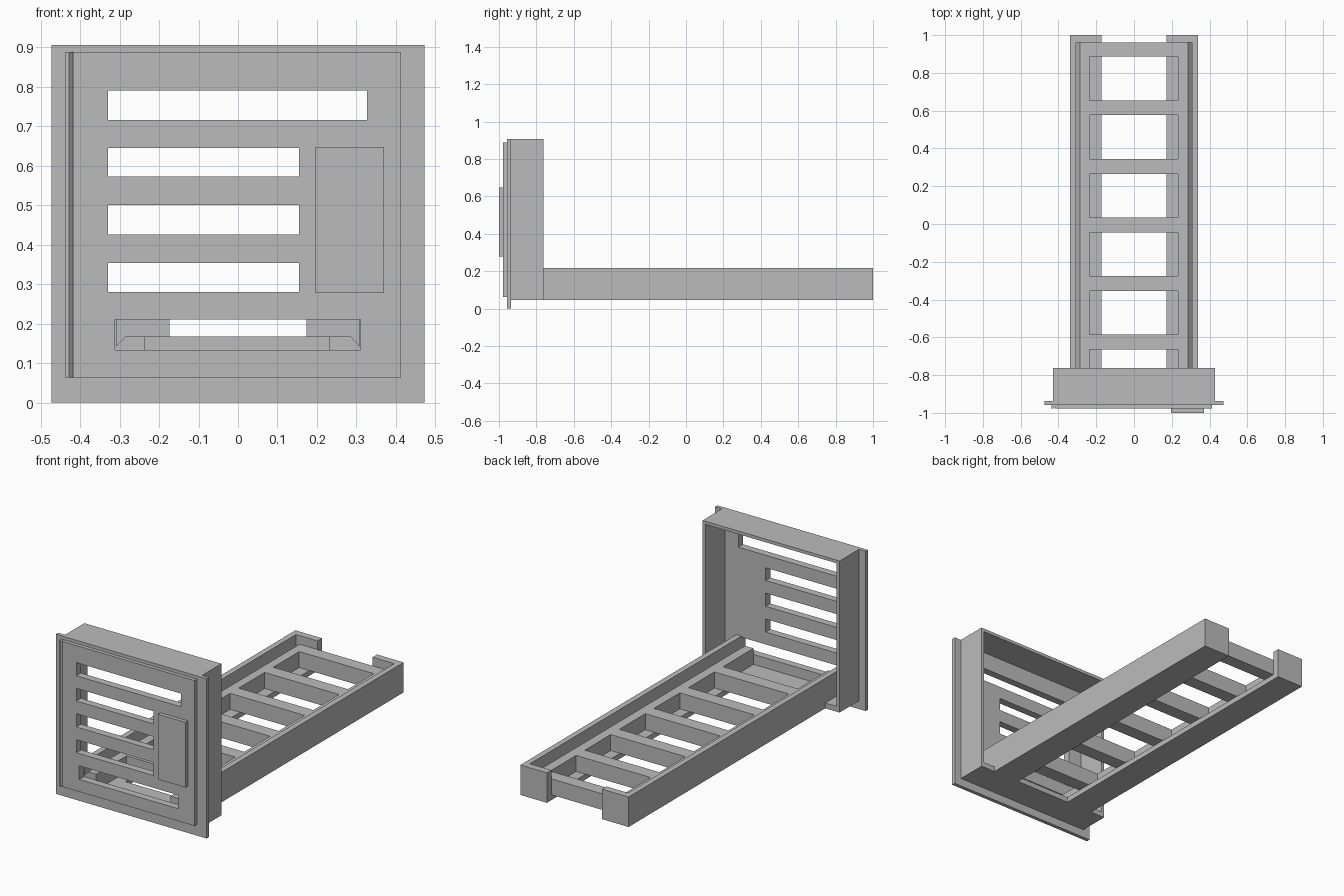
import bpy, bmesh

if "Cube" in bpy.data.objects:
    bpy.data.objects.remove(bpy.data.objects["Cube"])

grey = bpy.data.materials.new("plain_grey")
grey.diffuse_color = (0.5, 0.5, 0.5, 1)
grey.use_nodes = True
grey.node_tree.nodes["Principled BSDF"].inputs["Base Color"].default_value = grey.diffuse_color


def make(name, bm):
    bmesh.ops.recalc_face_normals(bm, faces=bm.faces)
    me = bpy.data.meshes.new(name)
    bm.to_mesh(me)
    bm.free()
    me.materials.append(grey)
    ob = bpy.data.objects.new(name, me)
    bpy.context.collection.objects.link(ob)
    return ob


def add_box(bm, x, y, z):
    vs = bmesh.ops.create_cube(bm, size=1)["verts"]
    for v in vs:
        for i, (a, b) in enumerate((x, y, z)):
            v.co[i] = a if v.co[i] < 0 else b


def boxes(name, *specs):
    bm = bmesh.new()
    for s in specs:
        add_box(bm, *s)
    return make(name, bm)


def prism(name, points, to3d, direction):
    bm = bmesh.new()
    f = bm.faces.new([bm.verts.new(to3d(*p)) for p in points])
    r = bmesh.ops.extrude_face_region(bm, geom=[f])
    moved = [v for v in r["geom"] if isinstance(v, bmesh.types.BMVert)]
    bmesh.ops.translate(bm, verts=moved, vec=direction)
    return make(name, bm)


def cut(ob, cutter):
    cutter.hide_render = True
    cutter.hide_viewport = True
    m = ob.modifiers.new("cut", "BOOLEAN")
    m.operation = "DIFFERENCE"
    m.solver = "EXACT"
    m.object = cutter


PLATE, PANEL, BACK = -0.957, -0.978, -0.936   # front-to-back layers
OPEN = -0.763                                 # open rear of the housing

# Slots through the flange plate and the raised panel
thru = (-1.1, -0.9)
slots = boxes("slot_cutter",
              ((-0.33, 0.327), thru, (0.716, 0.791)),
              ((-0.33, 0.155), thru, (0.573, 0.645)),
              ((-0.33, 0.155), thru, (0.426, 0.501)),
              ((-0.33, 0.155), thru, (0.280, 0.354)),
              ((-0.312, 0.31), thru, (0.133, 0.21)))

flange = boxes("flange_plate", ((-0.473, 0.473), (PLATE, BACK), (0, 0.906)))
cut(flange, slots)

# Raised panel with a slanted groove along its left edge
panel = prism("raised_panel",
              [(-0.438, PLATE), (-0.438, PANEL), (-0.428, PANEL), (-0.418, -0.968),
               (-0.418, PANEL), (0.413, PANEL), (0.413, PLATE)],
              lambda x, y: (x, y, 0.063), (0, 0, 0.825))
cut(panel, slots)

boxes("cover_block", ((0.197, 0.37), (-1, PANEL), (0.278, 0.648)))

# Shallow housing behind the flange, open at the rear
housing = boxes("housing", ((-0.43, 0.43), (BACK, OPEN), (0.046, 0.906)))
cut(housing, boxes("housing_cutter", ((-0.412, 0.412), (BACK - 0.1, OPEN + 0.1), (0.076, 0.888))))

# Rails: L-shaped section closed by a block at the far end
for side, name in ((-1, "left_rail"), (1, "right_rail")):
    prism(name,
          [(0.34, 0.046), (0.34, 0.216), (0.308, 0.216), (0.308, 0.076),
           (0.173, 0.076), (0.173, 0.046)],
          lambda x, z: (side * x, BACK, z), (0, 0.96 - BACK, 0))
    boxes(name + "_end", (sorted((side * 0.173, side * 0.34)), (0.96, 1), (0.046, 0.216)))

# Ladder tray with chamfered top edges, resting on the rails
tray = prism("ladder_tray",
             [(-0.308, 0.076), (-0.308, 0.143), (-0.286, 0.167),
              (0.286, 0.167), (0.308, 0.143), (0.308, 0.076)],
             lambda x, z: (x, BACK, z), (0, 0.96 - BACK, 0))
holes = [((-0.236, 0.232), (0.654 - 0.31 * i, 0.886 - 0.31 * i), (0, 0.3)) for i in range(5)]
holes.append(((-0.236, 0.232), (-1.0, -0.664), (0, 0.3)))
cut(tray, boxes("tray_cutter", *holes))
